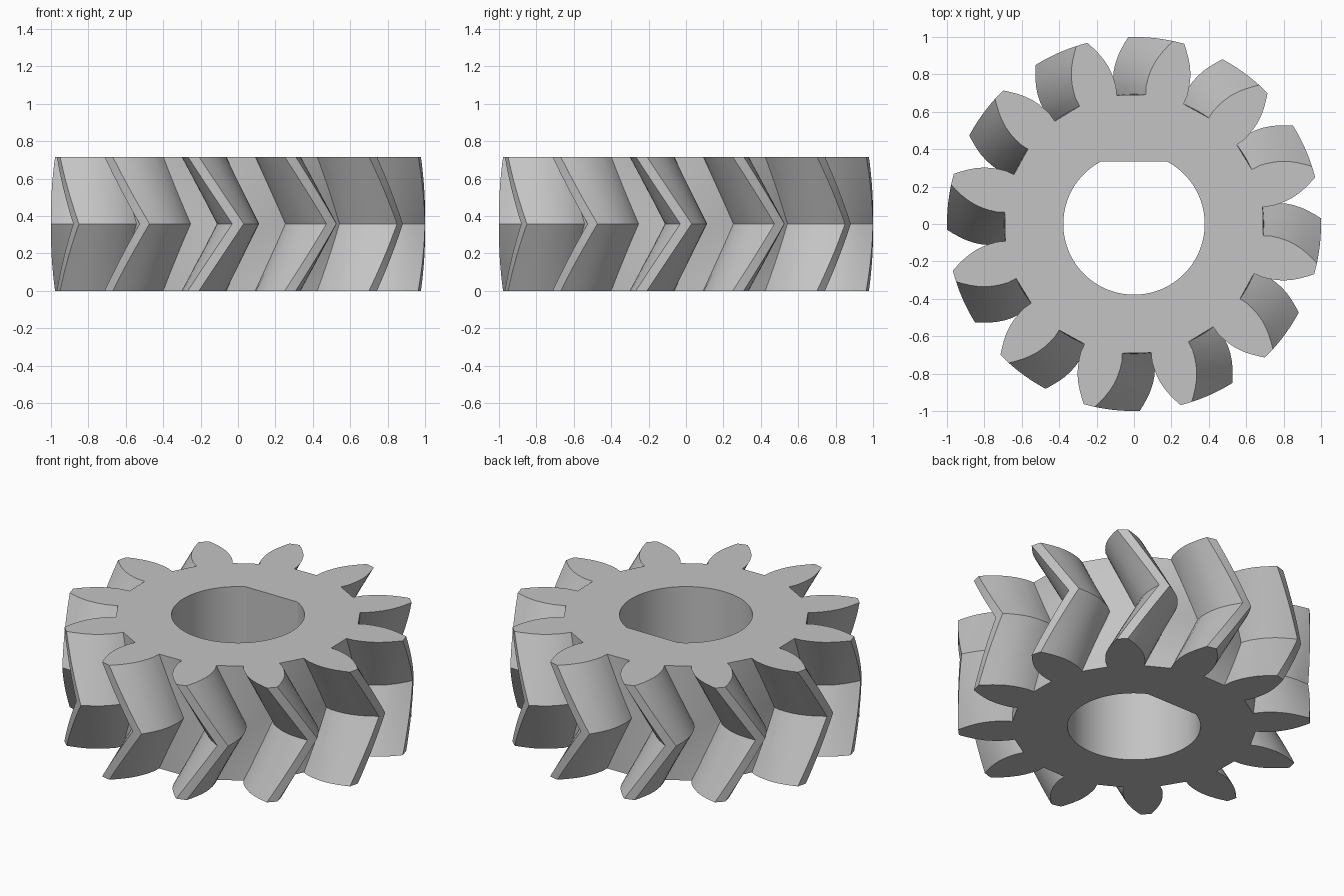
import bpy
import bmesh
from math import radians, sin, cos, asin, pi

if "Cube" in bpy.data.objects:
    bpy.data.objects.remove(bpy.data.objects["Cube"], do_unlink=True)

TEETH = 12
HEIGHT = 0.717
TWIST = radians(-13.8)
STEPS = 8                # slices per helical half
BORE_R, FLAT_Y = 0.378, 0.333

# Half tooth flank: radius and half angle in degrees, from root to tip
FLANK = [(0.694, 8.6), (0.74, 8.75), (0.78, 8.3), (0.82, 7.65), (0.86, 6.75),
         (0.90, 5.55), (0.935, 4.3), (0.97, 2.95), (1.0, 1.75)]
tooth = ([(r, -a) for r, a in FLANK] + [(1.0, 0)]
         + [(r, a) for r, a in reversed(FLANK)] + [(0.69, 15)])
outline = [(r, radians(a) + 2 * pi * k / TEETH) for k in range(TEETH) for r, a in tooth]

# Bore: a round hole with one flat side towards +y
start = asin(FLAT_Y / BORE_R)
SEG = 72
bore = [pi - start + (pi + 2 * start) * i / SEG for i in range(SEG + 1)]

bm = bmesh.new()


def ring(points, z, turn=0.0):
    return [bm.verts.new((r * cos(a + turn), r * sin(a + turn), z)) for r, a in points]


def skin(low, high):
    n = len(low)
    for i in range(n):
        j = (i + 1) % n
        bm.faces.new((low[i], low[j], high[j], high[i]))


def cap(*loops):
    edges = [bm.edges.get((lp[i - 1], lp[i])) for lp in loops for i in range(len(lp))]
    bmesh.ops.triangle_fill(bm, use_beauty=True, use_dissolve=False, edges=edges)


# Herringbone teeth: twist runs one way to mid height, then back
rings = []
for s in range(2 * STEPS + 1):
    t = s / STEPS - 1
    rings.append(ring(outline, HEIGHT * s / (2 * STEPS), TWIST * abs(t)))
for low, high in zip(rings, rings[1:]):
    skin(low, high)

# Bore wall and the two flat end faces
hole = [(BORE_R, a) for a in bore]
hole_low, hole_high = ring(hole, 0), ring(hole, HEIGHT)
skin(hole_low, hole_high)
cap(rings[0], hole_low)
cap(rings[-1], hole_high)
bmesh.ops.recalc_face_normals(bm, faces=bm.faces[:])

mesh = bpy.data.meshes.new("herringbone_gear")
bm.to_mesh(mesh)
bm.free()
gear = bpy.data.objects.new("herringbone_gear", mesh)
bpy.context.collection.objects.link(gear)

# Plain grey material
grey = bpy.data.materials.new("plain_grey")
grey.use_nodes = True
colour = (0.55, 0.55, 0.55, 1)
grey.diffuse_color = colour
grey.node_tree.nodes["Principled BSDF"].inputs["Base Color"].default_value = colour
mesh.materials.append(grey)

bpy.ops.object.select_all(action="DESELECT")
gear.select_set(True)
bpy.context.view_layer.objects.active = gear
bpy.ops.object.shade_smooth_by_angle(angle=radians(25))
